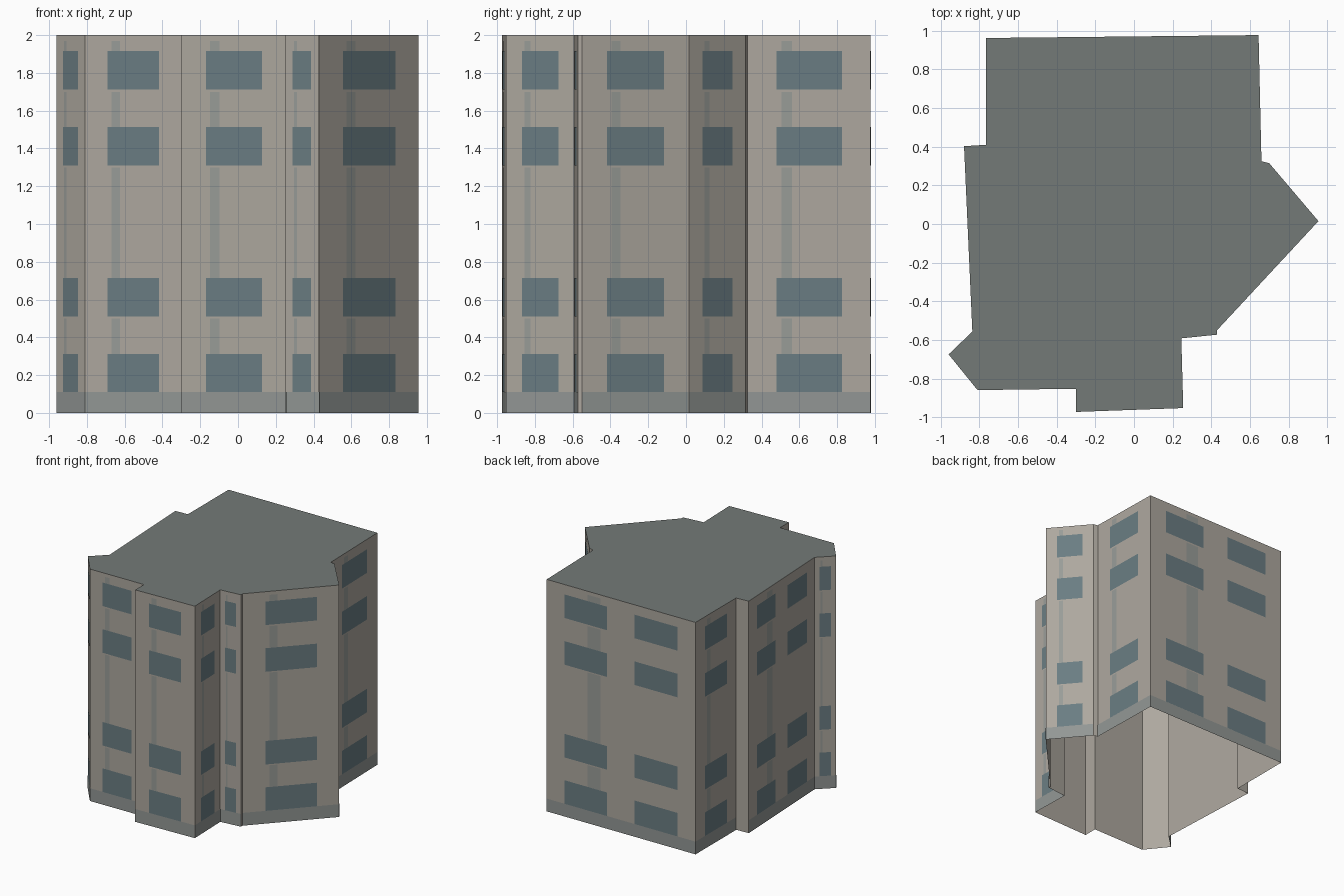
import bpy
from mathutils import Vector

if "Cube" in bpy.data.objects:
    bpy.data.objects.remove(bpy.data.objects["Cube"])

HEIGHT = 2.0

# Footprint, counter-clockwise seen from above
PLAN = [(-0.81, -0.86), (-0.30, -0.853), (-0.30, -0.973), (0.255, -0.953),
        (0.245, -0.592), (0.43, -0.573), (0.43, -0.55), (0.955, 0.015),
        (0.70, 0.315), (0.66, 0.325), (0.645, 0.978), (-0.765, 0.963),
        (-0.765, 0.41), (-0.88, 0.403), (-0.837, -0.557), (-0.96, -0.675)]


def material(name, rgb):
    m = bpy.data.materials.new(name)
    m.diffuse_color = (*rgb, 1)
    m.use_nodes = True
    m.node_tree.nodes["Principled BSDF"].inputs["Base Color"].default_value = m.diffuse_color
    return m


def make(name, verts, faces, mat):
    me = bpy.data.meshes.new(name)
    me.from_pydata(verts, [], faces)
    me.materials.append(mat)
    ob = bpy.data.objects.new(name, me)
    bpy.context.collection.objects.link(ob)
    return ob


wall_mat = material("plaster", (0.42, 0.39, 0.345))
roof_mat = material("roofing", (0.175, 0.195, 0.185))
glass_mat = material("glass", (0.145, 0.205, 0.225))
plinth_mat = material("plinth", (0.29, 0.31, 0.30))
streak_mat = material("streak", (0.32, 0.335, 0.315))

n = len(PLAN)

# Walls: a single skin, open underneath
ring = [(x, y, z) for z in (0, HEIGHT) for x, y in PLAN]
make("walls", ring, [(i, (i + 1) % n, (i + 1) % n + n, i + n) for i in range(n)], wall_mat)

# Flat roof
make("roof", [(x, y, HEIGHT) for x, y in PLAN], [tuple(range(n))], roof_mat)


class Panels:
    """Collects thin rectangles lying just in front of the walls."""

    def __init__(self, offset):
        self.offset, self.verts, self.faces = offset, [], []

    def add(self, a, b, u0, u1, z0, z1):
        d = b - a
        out = Vector((d.y, -d.x)).normalized() * self.offset
        p, q = a + d * u0 + out, a + d * u1 + out
        k = len(self.verts)
        self.verts += [(p.x, p.y, z0), (q.x, q.y, z0), (q.x, q.y, z1), (p.x, p.y, z1)]
        self.faces.append((k, k + 1, k + 2, k + 3))


windows, streaks, plinth = Panels(0.002), Panels(0.0015), Panels(0.0015)

for i in range(n):
    a, b = Vector(PLAN[i]), Vector(PLAN[(i + 1) % n])
    length = (b - a).length
    if length < 0.15:          # short returns stay plain
        continue
    # One window per floor, two on the long walls
    columns = [(0.12, 0.405), (0.59, 0.88)] if length > 0.9 else [(0.235, 0.768)]
    for z in (0.11, 0.51, 1.31, 1.713):
        for u0, u1 in columns:
            windows.add(a, b, u0, u1, z, z + 0.203)
    # Weather streak between the floors
    for z0, z1 in ((0.313, 0.50), (0.713, 1.30), (1.513, 1.70), (1.916, 1.97)):
        streaks.add(a, b, 0.275, 0.362, z0, z1)
    plinth.add(a, b, 0, 1, 0, 0.11)

make("windows", windows.verts, windows.faces, glass_mat)
make("wall_streaks", streaks.verts, streaks.faces, streak_mat)
make("plinth_band", plinth.verts, plinth.faces, plinth_mat)
